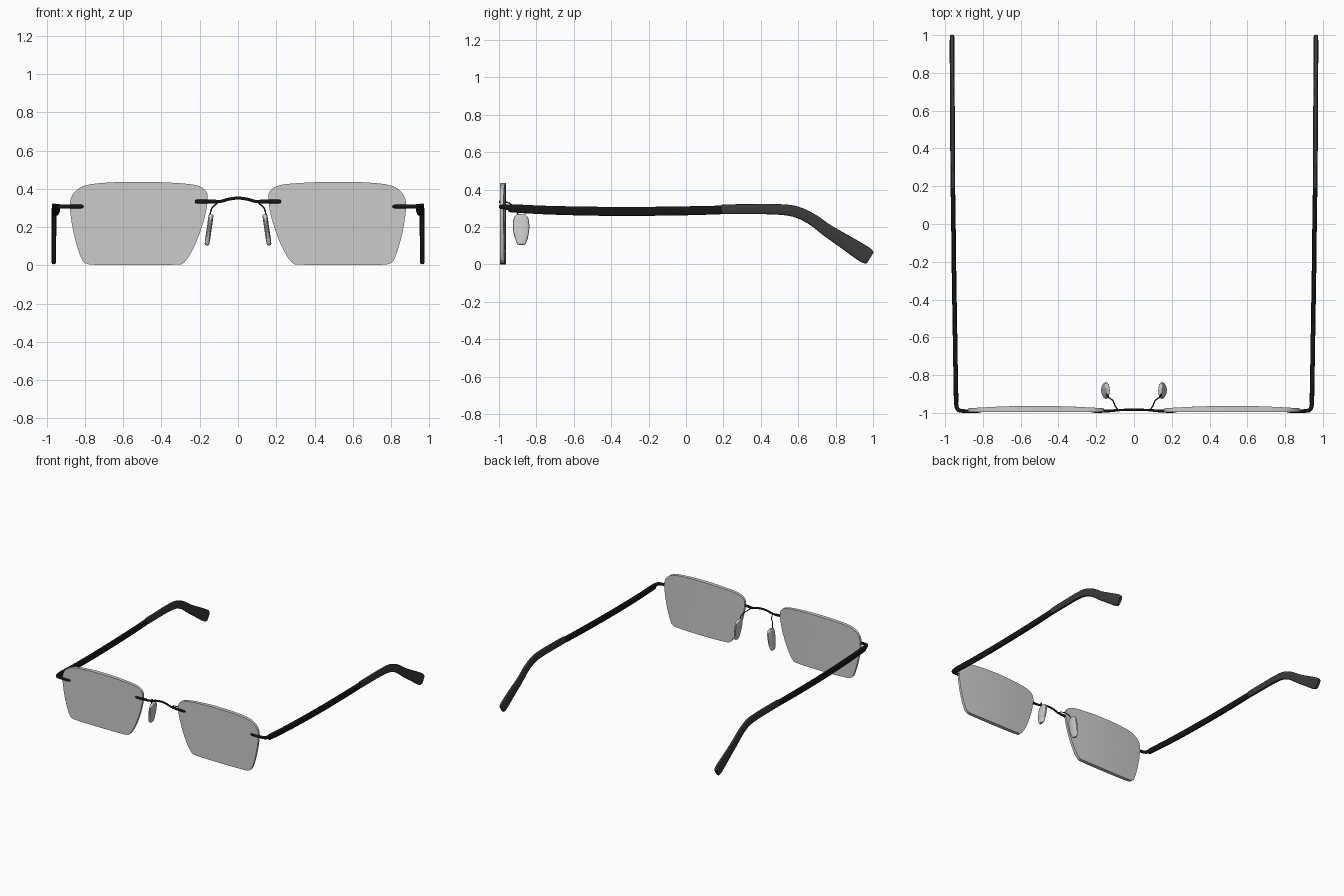
import bpy, bmesh, math
from mathutils import Vector

if "Cube" in bpy.data.objects:
    bpy.data.objects.remove(bpy.data.objects["Cube"])


def material(name, r, g, b, a=1.0):
    m = bpy.data.materials.new(name)
    m.diffuse_color = (r, g, b, a)
    m.use_nodes = True
    m.node_tree.nodes["Principled BSDF"].inputs["Base Color"].default_value = m.diffuse_color
    return m


BLACK = material("black_metal", 0.008, 0.008, 0.008)
RUBBER = material("dark_rubber", 0.043, 0.043, 0.043)
GLASS = material("tinted_glass", 0.54, 0.54, 0.54, 0.6)
CLEAR = material("clear_silicone", 0.62, 0.62, 0.62)


def smooth(pts, steps, closed=False):
    """Catmull-Rom resampling of tuples of any length."""
    n, out = len(pts), []
    for i in range(n if closed else n - 1):
        q = [pts[(i + k) % n] if closed else pts[min(max(i + k, 0), n - 1)]
             for k in (-1, 0, 1, 2)]
        for s in range(steps):
            t = s / steps
            out.append(tuple(0.5 * (2 * b + (c - a) * t + (2 * a - 5 * b + 4 * c - d) * t * t
                                    + (3 * b - a - 3 * c + d) * t ** 3)
                             for a, b, c, d in zip(*q)))
    if not closed:
        out.append(tuple(pts[-1]))
    return out


def finish(bm, name, mat, mirror, angle=40):
    bmesh.ops.recalc_face_normals(bm, faces=bm.faces)
    me = bpy.data.meshes.new(name)
    bm.to_mesh(me)
    bm.free()
    ob = bpy.data.objects.new(name, me)
    bpy.context.collection.objects.link(ob)
    me.materials.append(mat)
    bpy.ops.object.select_all(action='DESELECT')
    ob.select_set(True)
    bpy.context.view_layer.objects.active = ob
    bpy.ops.object.shade_smooth_by_angle(angle=math.radians(angle))
    if mirror:
        ob.modifiers.new("mirror", 'MIRROR').use_mirror_merge = False
    return ob


def bridge_rings(bm, a, b):
    for i in range(len(a)):
        j = (i + 1) % len(a)
        bm.faces.new((a[i], a[j], b[j], b[i]))


def sweep(name, stations, mat, mirror=True, up=(0, 0, 1), steps=4, sides=16, power=0.7):
    """Sweep a rounded section; station = x, y, z, half height, half width."""
    st = smooth(stations, steps)
    p = [Vector(s[:3]) for s in st]
    bm, rings = bmesh.new(), []
    for i, s in enumerate(st):
        t = (p[min(i + 1, len(p) - 1)] - p[max(i - 1, 0)]).normalized()
        h = Vector(up)
        h = (h - t * h.dot(t)).normalized()
        w = t.cross(h)
        ring = []
        for k in range(sides):
            a = 2 * math.pi * k / sides
            c, n = math.cos(a), math.sin(a)
            c = math.copysign(abs(c) ** power, c)
            n = math.copysign(abs(n) ** power, n)
            ring.append(bm.verts.new(p[i] + w * (c * s[4]) + h * (n * s[3])))
        rings.append(ring)
    for a, b in zip(rings, rings[1:]):
        bridge_rings(bm, a, b)
    bm.faces.new(rings[0])
    bm.faces.new(rings[-1])
    return finish(bm, name, mat, mirror)


# lenses: flat front, gently domed back
outline = smooth([(.17, .392), (.225, .421), (.38, .434), (.53, .437), (.68, .433), (.79, .42),
                  (.85, .388), (.877, .335), (.873, .25), (.852, .14), (.822, .045), (.797, .012),
                  (.74, .003), (.53, .001), (.33, .004), (.279, .018), (.228, .1), (.186, .21),
                  (.164, .3), (.159, .355)], 4, closed=True)
bm = bmesh.new()
CX, CZ = 0.52, 0.22
rims = []
for back in (False, True):
    def depth(x):
        return -0.963 - 0.013 * ((x - CX) / 0.36) ** 2 if back else -0.994
    prev = None
    for f in (1, 0.7, 0.4):
        ring = []
        for x, z in outline:
            x = CX + (x - CX) * f
            ring.append(bm.verts.new((x, depth(x), CZ + (z - CZ) * f)))
        if prev:
            bridge_rings(bm, prev, ring)
        else:
            rims.append(ring)
        prev = ring
    mid = bm.verts.new((CX, depth(CX), CZ))
    for i in range(len(prev)):
        bm.faces.new((prev[i], prev[(i + 1) % len(prev)], mid))
bridge_rings(bm, *rims)
finish(bm, "lens", GLASS, True)

# bridge: thin arch and thicker clamps on the lens fronts
sweep("nose_bridge", [(-.15, -.989, .334, .008, .006), (-.09, -.986, .335, .008, .006),
                      (-.05, -.984, .346, .008, .006), (0, -.983, .352, .008, .006),
                      (.05, -.984, .346, .008, .006), (.09, -.986, .335, .008, .006),
                      (.15, -.989, .334, .008, .006)], BLACK, mirror=False, power=1)
sweep("bridge_clamp", [(.226, -.991, .334, .004, .004), (.216, -.991, .334, .01, .008),
                       (.16, -.991, .334, .011, .008), (.11, -.988, .334, .009, .007),
                       (.085, -.986, .336, .005, .005)], BLACK, power=1)

# nose pads and their wire arms
sweep("pad_arm", [(.085, -.984, .336, .0035, .0035), (.1, -.962, .334, .0035, .0035),
                  (.112, -.935, .322, .0035, .0035), (.135, -.917, .302, .0035, .0035),
                  (.145, -.9, .27, .0035, .0035), (.147, -.89, .235, .0035, .0035)],
      BLACK, up=(1, 0, 0), power=1, sides=8)
sweep("nose_pad", [(.139, -.882, .267, .02, .009), (.14, -.882, .263, .028, .012),
                   (.143, -.882, .247, .039, .013), (.147, -.882, .215, .044, .013),
                   (.153, -.881, .175, .042, .013), (.158, -.88, .14, .034, .013),
                   (.162, -.88, .115, .025, .012), (.164, -.88, .105, .016, .009)],
      CLEAR, up=(0, 1, 0), power=.75)

# end pieces wrapping round the corner
sweep("end_piece", [(.808, -.991, .308, .004, .004), (.818, -.991, .308, .01, .008),
                    (.87, -.991, .308, .011, .009), (.915, -.989, .308, .011, .01),
                    (.932, -.982, .308, .012, .011), (.94, -.965, .307, .014, .011),
                    (.942, -.935, .304, .017, .011)], BLACK, power=.9)

# temple arms
sweep("temple_arm", [(.942, -.94, .301, .019, .011), (.942, -.925, .3, .022, .012),
                     (.945, -.75, .291, .023, .012), (.949, -.5, .285, .024, .012),
                     (.953, -.25, .284, .024, .012), (.956, 0, .287, .024, .012),
                     (.959, .195, .292, .023, .012)], BLACK, power=.5)

# curved ear tips, flaring toward the end
sweep("temple_tip", [(.959, .192, .295, .023, .011), (.959, .205, .295, .026, .0125),
                     (.96, .35, .296, .027, .0125), (.961, .48, .295, .028, .0125),
                     (.961, .58, .284, .03, .0125), (.962, .67, .244, .031, .0125),
                     (.962, .76, .179, .034, .0125), (.963, .86, .115, .04, .0125),
                     (.963, .94, .063, .045, .0125), (.963, .972, .043, .042, .0125),
                     (.963, .985, .035, .033, .011)], RUBBER, power=.5)
